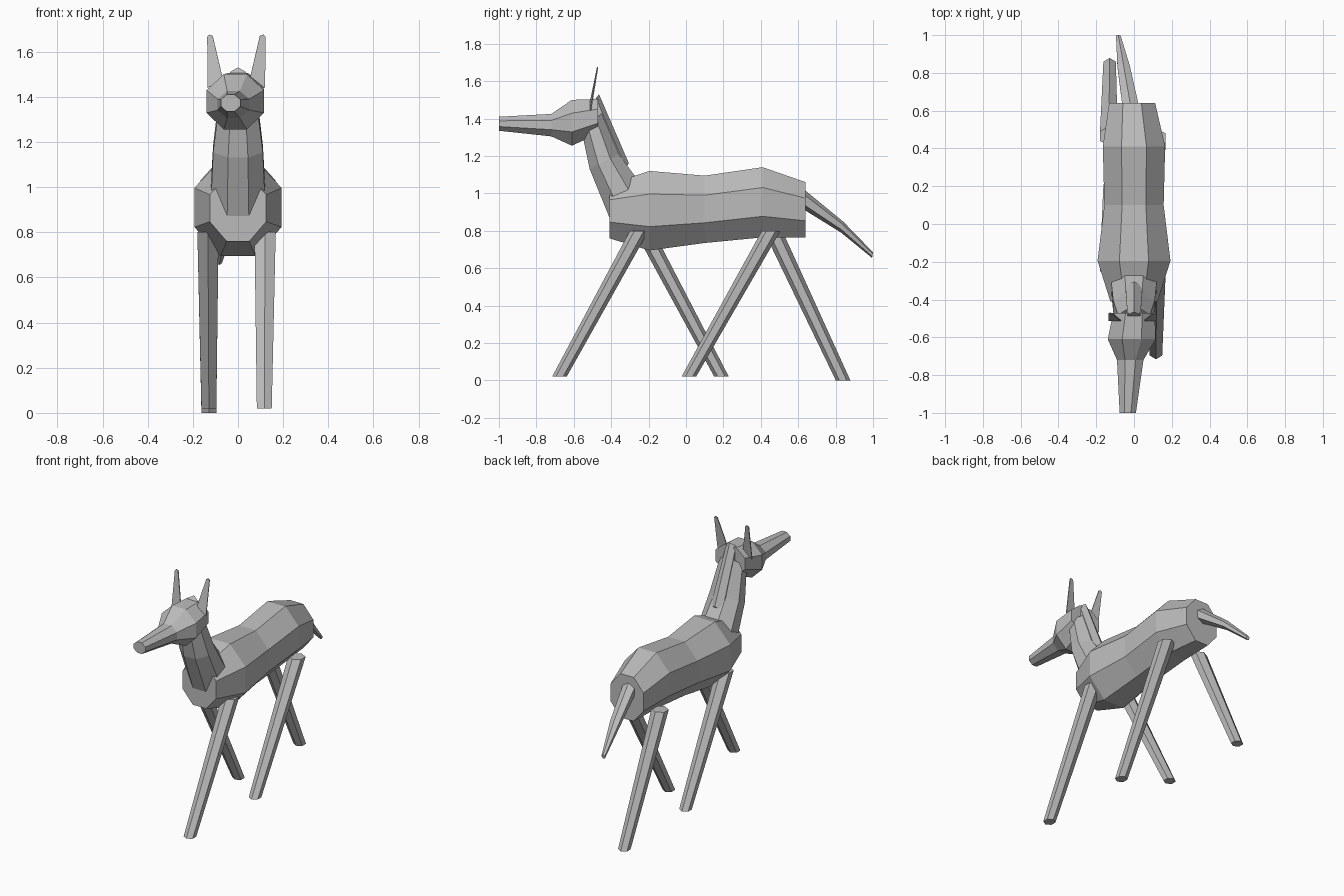
import bpy, bmesh
from mathutils import Vector

cube = bpy.data.objects.get("Cube")
if cube:
    bpy.data.objects.remove(cube)

grey = bpy.data.materials.new("plain_grey")
grey.use_nodes = True
grey.diffuse_color = (0.5, 0.5, 0.5, 1)
grey.node_tree.nodes["Principled BSDF"].inputs["Base Color"].default_value = (0.5, 0.5, 0.5, 1)

# Unit outlines: (fraction from start to end of the section, side offset)
OCT = [(0, -.4), (0, .4), (.3, 1), (.71, 1), (1, .4), (1, -.4), (.71, -1), (.3, -1)]
HEX = [(0, 0), (.25, 1), (.75, 1), (1, 0), (.75, -1), (.25, -1)]


def loft(name, rings, outline):
    """Skin a tube through rings of (start (y, z), end (y, z), centre x, half width)."""
    bm = bmesh.new()
    loops = []
    for start, end, x, half in rings:
        a, b = Vector((x, *start)), Vector((x, *end))
        loops.append([bm.verts.new(a.lerp(b, t) + Vector((s * half, 0, 0))) for t, s in outline])
    n = len(outline)
    for low, high in zip(loops, loops[1:]):
        for i in range(n):
            j = (i + 1) % n
            bm.faces.new((low[i], low[j], high[j], high[i]))
    bm.faces.new(loops[0])
    bm.faces.new(loops[-1])
    return finish(name, bm)


def finish(name, bm):
    bmesh.ops.recalc_face_normals(bm, faces=bm.faces)
    mesh = bpy.data.meshes.new(name)
    bm.to_mesh(mesh)
    bm.free()
    mesh.materials.append(grey)
    obj = bpy.data.objects.new(name, mesh)
    bpy.context.collection.objects.link(obj)
    return obj


def upright(y, bottom, top, x, half):
    return (y, bottom), (y, top), x, half


# Barrel-shaped body
loft("body", [upright(-.41, .76, 1.05, 0, .125),
              upright(-.195, .695, 1.12, 0, .193),
              upright(.1, .735, 1.095, 0, .157),
              upright(.41, .765, 1.14, 0, .165),
              upright(.64, .765, 1.06, -.01, .122)], OCT)

# Neck rising out of the chest
loft("neck", [((-.405, .86), (-.27, 1.09), 0, .12),
              ((-.515, 1.13), (-.36, 1.21), 0, .11),
              ((-.555, 1.32), (-.45, 1.43), 0, .085)], OCT)

# Ridge of mane along the back of the neck
loft("mane", [((-.38, 1.08), (-.305, 1.16), 0, .045),
              ((-.53, 1.45), (-.465, 1.53), 0, .035)], HEX)

# Head with a long tapering snout
loft("head", [upright(-1, 1.335, 1.41, -.033, .043),
              upright(-.72, 1.305, 1.425, -.02, .07),
              upright(-.61, 1.255, 1.5, -.012, .127),
              upright(-.47, 1.32, 1.505, 0, .11)], OCT)

# Tail swinging to one side
loft("tail", [((.62, .92), (.62, 1.03), -.017, .044),
              ((.83, .79), (.84, .85), -.055, .033),
              ((.995, .655), (1, .685), -.083, .012)], HEX)

# Striding legs, hip or shoulder to foot
for name, x, top, foot, floor in (("front_left_leg", .12, -.25, -.677, .02),
                                  ("hind_left_leg", .12, .455, .015, .02),
                                  ("front_right_leg", -.133, -.225, .19, .02),
                                  ("hind_right_leg", -.133, .465, .84, 0)):
    loft(name, [((foot - .039, floor), (foot + .039, floor), x * .97, .033),
                ((top - .05, .8), (top + .05, .8), x, .047)], HEX)

# Thin pointed ears
for side, x in (("left", .085), ("right", -.1)):
    sign = 1 if x > 0 else -1
    bm = bmesh.new()
    corners = [(-.035, -.515, 1.47), (.035, -.51, 1.44), (.036, -.474, 1.665),
               (.028, -.472, 1.675), (.012, -.474, 1.67)]
    bm.faces.new([bm.verts.new((x + sign * dx, y, z)) for dx, y, z in corners])
    ear = finish(side + "_ear", bm)
    plate = ear.modifiers.new("thickness", "SOLIDIFY")
    plate.thickness = .006
    plate.offset = 0
